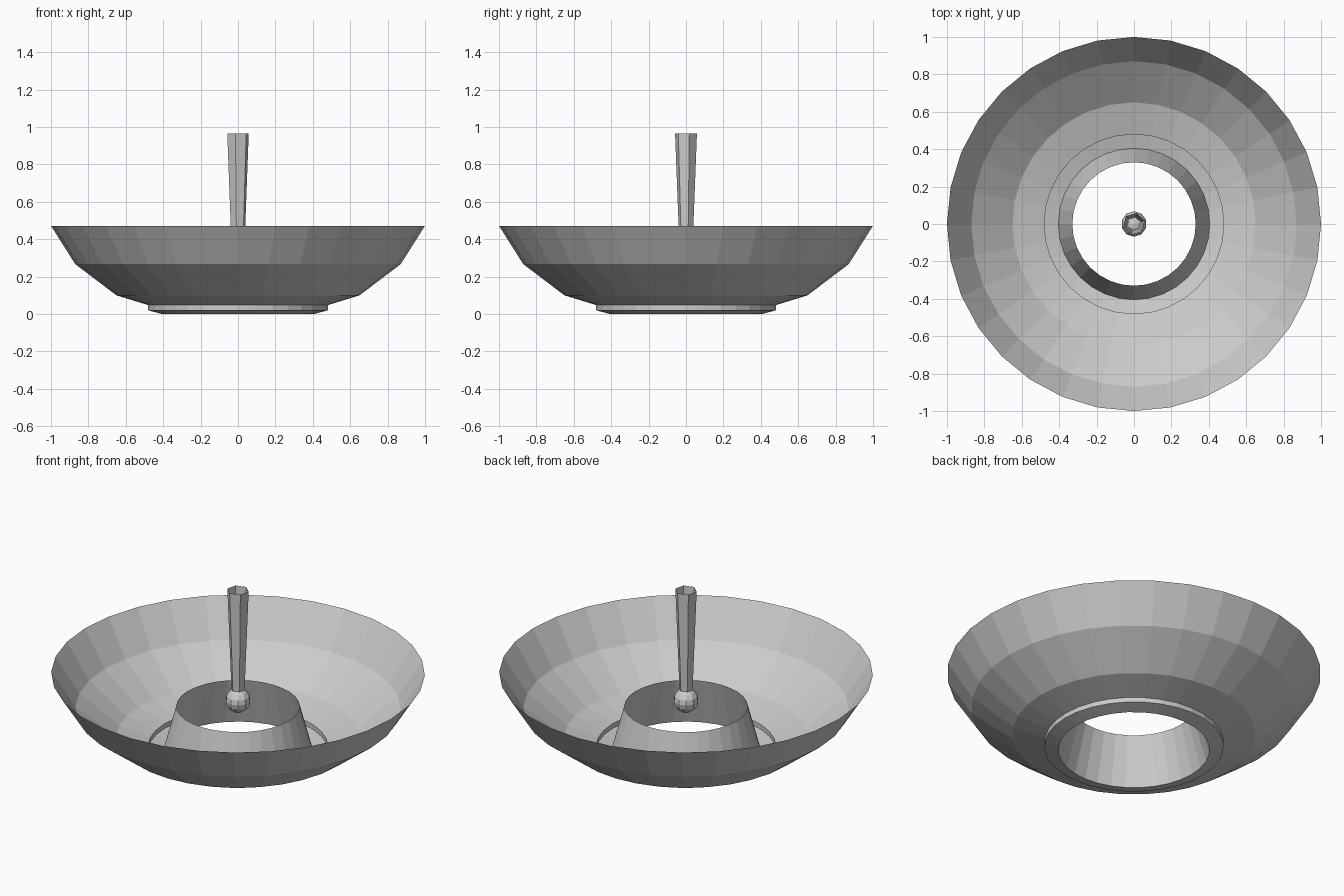
import bpy, bmesh, math

if "Cube" in bpy.data.objects:
    bpy.data.objects.remove(bpy.data.objects["Cube"])

grey = bpy.data.materials.new("light_grey")
grey.diffuse_color = (0.6, 0.6, 0.6, 1)
grey.use_nodes = True
grey.node_tree.nodes["Principled BSDF"].inputs["Base Color"].default_value = grey.diffuse_color


def lathe(name, profile, sides, turn=0.0):
    """Spin an open (radius, height) profile around z as a flat-shaded shell."""
    bm = bmesh.new()
    rings = []
    for r, z in profile:
        angles = [math.radians(turn) + math.tau * i / sides for i in range(sides)]
        rings.append([bm.verts.new((r * math.cos(a), r * math.sin(a), z)) for a in angles])
    for low, high in zip(rings, rings[1:]):
        for i in range(sides):
            j = (i + 1) % sides
            bm.faces.new((low[i], low[j], high[j], high[i]))
    mesh = bpy.data.meshes.new(name)
    bm.to_mesh(mesh)
    bm.free()
    mesh.materials.append(grey)
    obj = bpy.data.objects.new(name, mesh)
    bpy.context.collection.objects.link(obj)
    return obj


# Open hollow cone in the middle, shallow foot, then the flaring bowl
lathe("bowl", [(0.33, 0.28), (0.405, 0.0), (0.48, 0.02), (0.48, 0.048),
               (0.65, 0.1), (0.87, 0.267), (1.0, 0.472)], 32)

# Six-sided hollow stem that widens upward
lathe("stem", [(0.037, 0.38), (0.06, 0.965)], 6, turn=17)

# Small faceted ball under the stem
bpy.ops.mesh.primitive_uv_sphere_add(segments=10, ring_count=8, radius=0.068,
                                     location=(0, 0, 0.315))
ball = bpy.context.object
ball.name = "ball"
ball.data.materials.append(grey)
